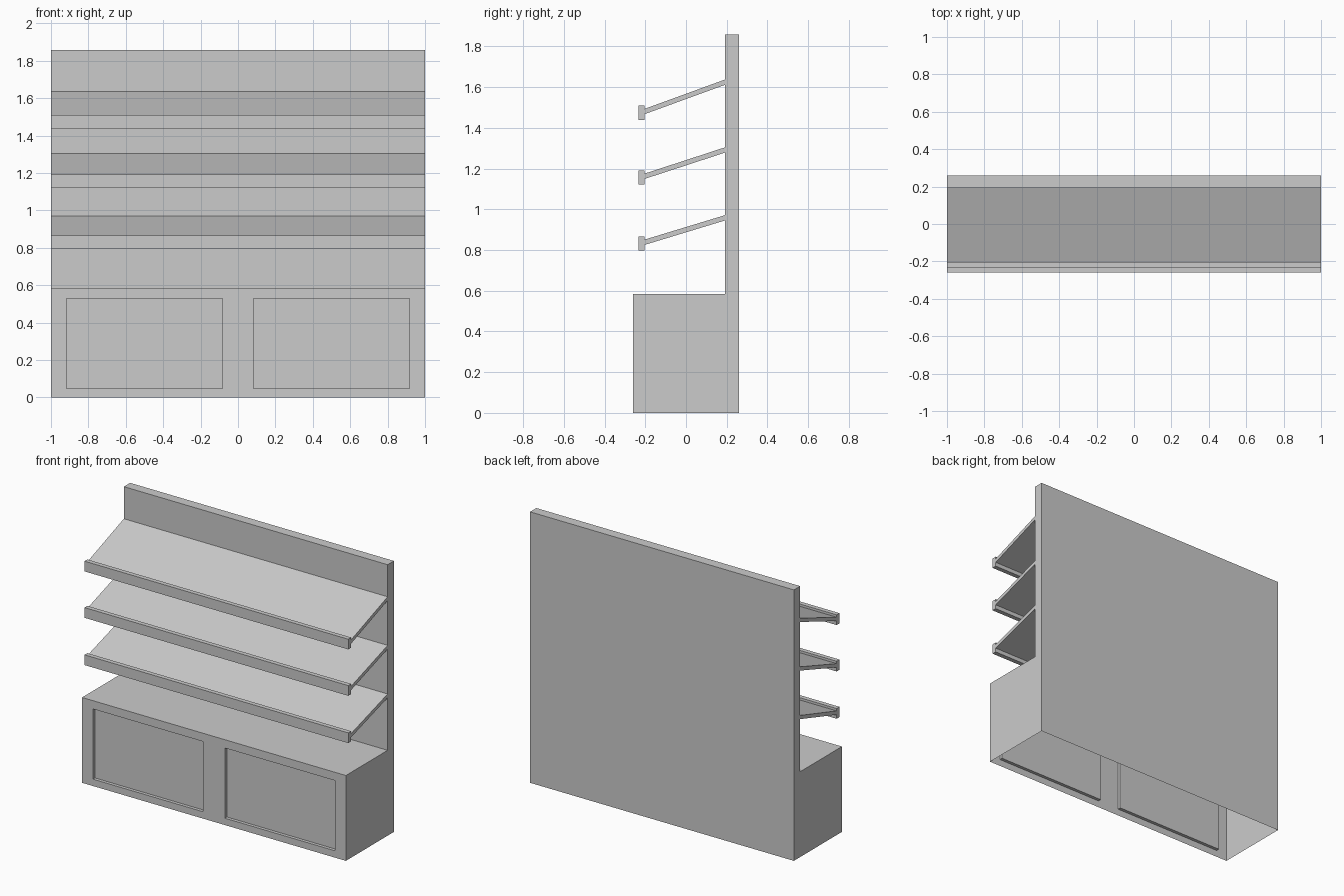
import bpy
import bmesh

default = bpy.data.objects.get("Cube")
if default:
    bpy.data.objects.remove(default, do_unlink=True)

grey = bpy.data.materials.new("light grey")
grey.use_nodes = True
grey.diffuse_color = (0.6, 0.6, 0.6, 1)
grey.node_tree.nodes["Principled BSDF"].inputs["Base Color"].default_value = (0.6, 0.6, 0.6, 1)

FRONT, BACK, WALL = -0.26, 0.26, 0.192
COUNTER, TOP = 0.585, 1.857


def extruded(profile, open_base=False):
    """Sweep a (y, z) side profile across the full width."""
    bm = bmesh.new()
    right = [bm.verts.new((-1, y, z)) for y, z in profile]
    left = [bm.verts.new((1, y, z)) for y, z in profile]
    bm.faces.new(right)
    bm.faces.new(left[::-1])
    n = len(profile)
    for i in range(n - 1 if open_base else n):
        j = (i + 1) % n
        bm.faces.new((right[j], right[i], left[i], left[j]))
    bmesh.ops.recalc_face_normals(bm, faces=bm.faces)
    return bm


def finish(bm, name):
    mesh = bpy.data.meshes.new(name)
    bm.normal_update()
    bm.to_mesh(mesh)
    bm.free()
    mesh.materials.append(grey)
    obj = bpy.data.objects.new(name, mesh)
    bpy.context.collection.objects.link(obj)
    return obj


# Cabinet and back board: one L-shaped shell, open underneath
bm = extruded([(FRONT, 0), (FRONT, COUNTER), (WALL, COUNTER),
               (WALL, TOP), (BACK, TOP), (BACK, 0)], open_base=True)


def front_faces():
    return [f for f in bm.faces
            if all(abs(v.co.y - FRONT) < 1e-4 for v in f.verts)]


# Two recessed door panels cut into the cabinet front
DOOR_X, DOOR_Z, RECESS = (0.083, 0.917), (0.047, 0.528), 0.022
cuts = [((s * x, 0, 0), (1, 0, 0)) for s in (-1, 1) for x in DOOR_X]
cuts += [((0, 0, z), (0, 0, 1)) for z in DOOR_Z]
for point, normal in cuts:
    faces = front_faces()
    edges = {e for f in faces for e in f.edges}
    verts = {v for f in faces for v in f.verts}
    bmesh.ops.bisect_plane(bm, geom=faces + list(edges) + list(verts),
                           plane_co=point, plane_no=normal, dist=1e-5)
doors = []
for f in front_faces():
    c = f.calc_center_median()
    if DOOR_X[0] < abs(c.x) < DOOR_X[1] and DOOR_Z[0] < c.z < DOOR_Z[1]:
        doors.append(f)
panels = bmesh.ops.extrude_discrete_faces(bm, faces=doors)["faces"]
bmesh.ops.translate(bm, vec=(0, RECESS, 0),
                    verts=list({v for f in panels for v in f.verts}))
finish(bm, "cabinet_and_back_board")

# Sloping shelves, each with an upright lip along the front edge
LIP_FRONT, LIP_BACK, THICK = -0.234, -0.203, 0.026
for name, wall_z, lip_z in (("lower", 0.971, 0.867),
                            ("middle", 1.304, 1.191),
                            ("upper", 1.637, 1.509)):
    edge_z = lip_z - 0.016
    finish(extruded([(LIP_FRONT, lip_z - 0.07), (LIP_FRONT, lip_z),
                     (LIP_BACK, lip_z), (LIP_BACK, edge_z),
                     (WALL, wall_z), (WALL, wall_z - THICK),
                     (LIP_BACK, edge_z - THICK),
                     (LIP_BACK, lip_z - 0.07)]), name + "_shelf")
